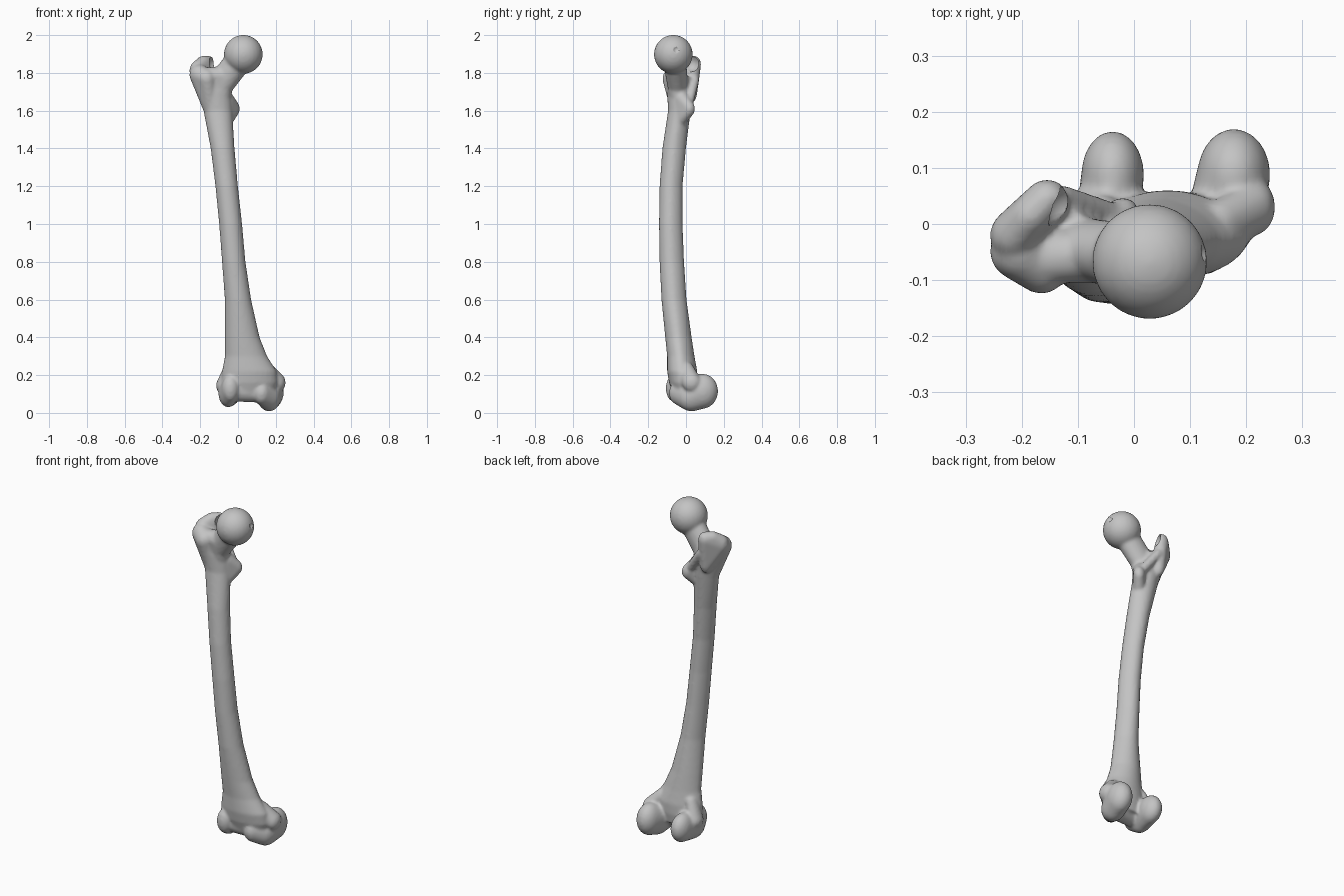
import bpy, bmesh, math
from mathutils import Vector, Matrix

cube = bpy.data.objects.get("Cube")
if cube:
    bpy.data.objects.remove(cube, do_unlink=True)

bone_grey = bpy.data.materials.new("bone_grey")
bone_grey.use_nodes = True
COLOUR = (0.55, 0.55, 0.55, 1)
bone_grey.diffuse_color = COLOUR
bone_grey.node_tree.nodes["Principled BSDF"].inputs["Base Color"].default_value = COLOUR


def finish(bm, name):
    bmesh.ops.recalc_face_normals(bm, faces=bm.faces)
    mesh = bpy.data.meshes.new(name)
    bm.to_mesh(mesh)
    bm.free()
    mesh.materials.append(bone_grey)
    ob = bpy.data.objects.new(name, mesh)
    bpy.context.collection.objects.link(ob)
    return ob


def lobe(name, *balls):
    """Rounded lump: convex hull of ellipsoids (centre, radii)."""
    bm = bmesh.new()
    for centre, radii in balls:
        r = radii if isinstance(radii, tuple) else (radii,) * 3
        bmesh.ops.create_uvsphere(bm, u_segments=24, v_segments=16, radius=1,
                                  matrix=Matrix.LocRotScale(Vector(centre), None, Vector(r)))
    if len(balls) > 1:
        hull = bmesh.ops.convex_hull(bm, input=bm.verts)
        junk = {g for g in hull["geom_interior"] + hull["geom_unused"]
                if isinstance(g, bmesh.types.BMVert)}
        bmesh.ops.delete(bm, geom=list(junk), context='VERTS')
    return finish(bm, name)


def loft(name, rings, sides=28):
    """Tube through level rings (z, x min, x max, y min, y max), drawn out to a rear ridge."""
    bm = bmesh.new()
    loops = []
    for z, x0, x1, y0, y1 in rings:
        loop = []
        for i in range(sides):
            a = math.tau * i / sides
            c, s = math.cos(a), math.sin(a)
            if s > 0:
                c *= 1 - 0.15 * s
            loop.append(bm.verts.new(((x0 + x1) / 2 + c * (x1 - x0) / 2,
                                      (y0 + y1) / 2 + s * (y1 - y0) / 2, z)))
        loops.append(loop)
    for a, b in zip(loops, loops[1:]):
        for i in range(sides):
            j = (i + 1) % sides
            bm.faces.new((a[i], a[j], b[j], b[i]))
    bm.faces.new(loops[0])
    bm.faces.new(loops[-1])
    return finish(bm, name)


# Bowed shaft flaring at both ends
shaft = loft("shaft", [
    (0.10, -0.08, 0.19, -0.07, 0.05), (0.16, -0.09, 0.21, -0.09, 0.06),
    (0.22, -0.085, 0.205, -0.10, 0.06), (0.30, -0.07, 0.155, -0.10, 0.045),
    (0.40, -0.07, 0.115, -0.11, 0.03), (0.60, -0.07, 0.07, -0.13, 0.003),
    (0.80, -0.085, 0.04, -0.14, -0.01), (1.00, -0.10, 0.022, -0.143, -0.018),
    (1.20, -0.12, 0.0, -0.14, -0.018), (1.40, -0.145, -0.018, -0.125, 0.0),
    (1.60, -0.183, -0.03, -0.095, 0.025), (1.70, -0.215, -0.035, -0.10, 0.035),
    (1.78, -0.23, -0.06, -0.10, 0.035)])

# Upper end: head, neck and trochanters
head = lobe("head", ((0.028, -0.067, 1.898), 0.103))
neck = lobe("neck", ((0.01, -0.062, 1.875), (0.072, 0.062, 0.072)),
            ((-0.085, -0.045, 1.75), (0.06, 0.055, 0.085)))
neck_base = lobe("neck_base", ((-0.16, -0.06, 1.79), (0.05, 0.045, 0.04)),
                 ((-0.07, -0.055, 1.78), (0.045, 0.05, 0.055)),
                 ((-0.10, -0.03, 1.62), (0.06, 0.05, 0.05)))
trochanter_front = lobe("greater_trochanter_front",
                        ((-0.205, -0.05, 1.79), (0.052, 0.05, 0.055)),
                        ((-0.165, -0.08, 1.77), (0.045, 0.045, 0.05)),
                        ((-0.14, -0.04, 1.60), 0.04))
trochanter_crest = lobe("greater_trochanter_crest",
                        ((-0.215, -0.02, 1.81), (0.042, 0.045, 0.055)),
                        ((-0.155, 0.045, 1.845), (0.038, 0.035, 0.045)),
                        ((-0.185, 0.015, 1.855), (0.035, 0.035, 0.035)),
                        ((-0.15, 0.025, 1.70), (0.035, 0.035, 0.06)))
lesser_trochanter = lobe("lesser_trochanter", ((-0.02, 0.018, 1.61), (0.03, 0.03, 0.04)),
                         ((-0.06, -0.02, 1.66), 0.04), ((-0.06, -0.03, 1.55), 0.035))
crest = lobe("rear_crest", ((-0.13, 0.045, 1.76), 0.025), ((-0.035, 0.012, 1.63), 0.025))

# Lower end: two condyles, trochlear ridges and side bumps
medial_condyle = lobe("medial_condyle", ((0.178, 0.088, 0.115), (0.065, 0.082, 0.092)),
                      ((0.165, 0.03, 0.085), (0.062, 0.08, 0.077)),
                      ((0.125, -0.045, 0.105), (0.045, 0.045, 0.06)))
lateral_condyle = lobe("lateral_condyle", ((-0.038, 0.088, 0.12), (0.056, 0.078, 0.082)),
                       ((-0.052, 0.0, 0.105), (0.052, 0.08, 0.075)),
                       ((-0.04, -0.065, 0.13), (0.045, 0.042, 0.07)))
medial_bump = lobe("medial_bump", ((0.215, 0.03, 0.16), (0.037, 0.05, 0.05)),
                   ((0.15, 0.0, 0.24), (0.035, 0.04, 0.03)))
lateral_bump = lobe("lateral_bump", ((-0.08, 0.02, 0.145), (0.036, 0.05, 0.045)),
                    ((-0.035, 0.0, 0.25), (0.035, 0.04, 0.03)))
bridge = lobe("trochlea_bridge", ((-0.03, -0.03, 0.125), (0.05, 0.05, 0.065)),
              ((0.11, -0.015, 0.115), (0.05, 0.055, 0.06)))

parts = [shaft, head, neck, neck_base, trochanter_front, trochanter_crest, lesser_trochanter,
         crest, medial_condyle, lateral_condyle, medial_bump, lateral_bump, bridge]

# Fuse the parts into one bone
bpy.ops.object.select_all(action='DESELECT')
for ob in parts:
    ob.select_set(True)
bpy.context.view_layer.objects.active = shaft
bpy.ops.object.join()
bone = bpy.context.view_layer.objects.active
bone.name = "thigh_bone"
remesh = bone.modifiers.new("fuse", 'REMESH')
remesh.mode = 'VOXEL'
remesh.voxel_size = 0.008

# Carved pit in the head and hollow behind the neck
for name, centre, radius in (("head_pit", (0.136, -0.05, 1.925), 0.02),
                             ("neck_hollow", (-0.115, 0.025, 1.85), 0.045)):
    cutter = lobe(name, (centre, radius))
    cutter.hide_render = True
    cutter.hide_set(True)
    cut = bone.modifiers.new(name, 'BOOLEAN')
    cut.operation = 'DIFFERENCE'
    cut.object = cutter

soften = bone.modifiers.new("soften", 'SMOOTH')
soften.factor = 0.5
soften.iterations = 7

# Keep the finished surface and drop the cutters
evaluated = bone.evaluated_get(bpy.context.evaluated_depsgraph_get())
final = bpy.data.meshes.new_from_object(evaluated)
bone.modifiers.clear()
bone.data = final
for name in ("head_pit", "neck_hollow"):
    bpy.data.objects.remove(bpy.data.objects[name], do_unlink=True)
final.materials.clear()
final.materials.append(bone_grey)
for face in final.polygons:
    face.material_index = 0

bpy.ops.object.select_all(action='DESELECT')
bone.select_set(True)
bpy.context.view_layer.objects.active = bone
bpy.ops.object.shade_smooth_by_angle(angle=math.radians(50))
